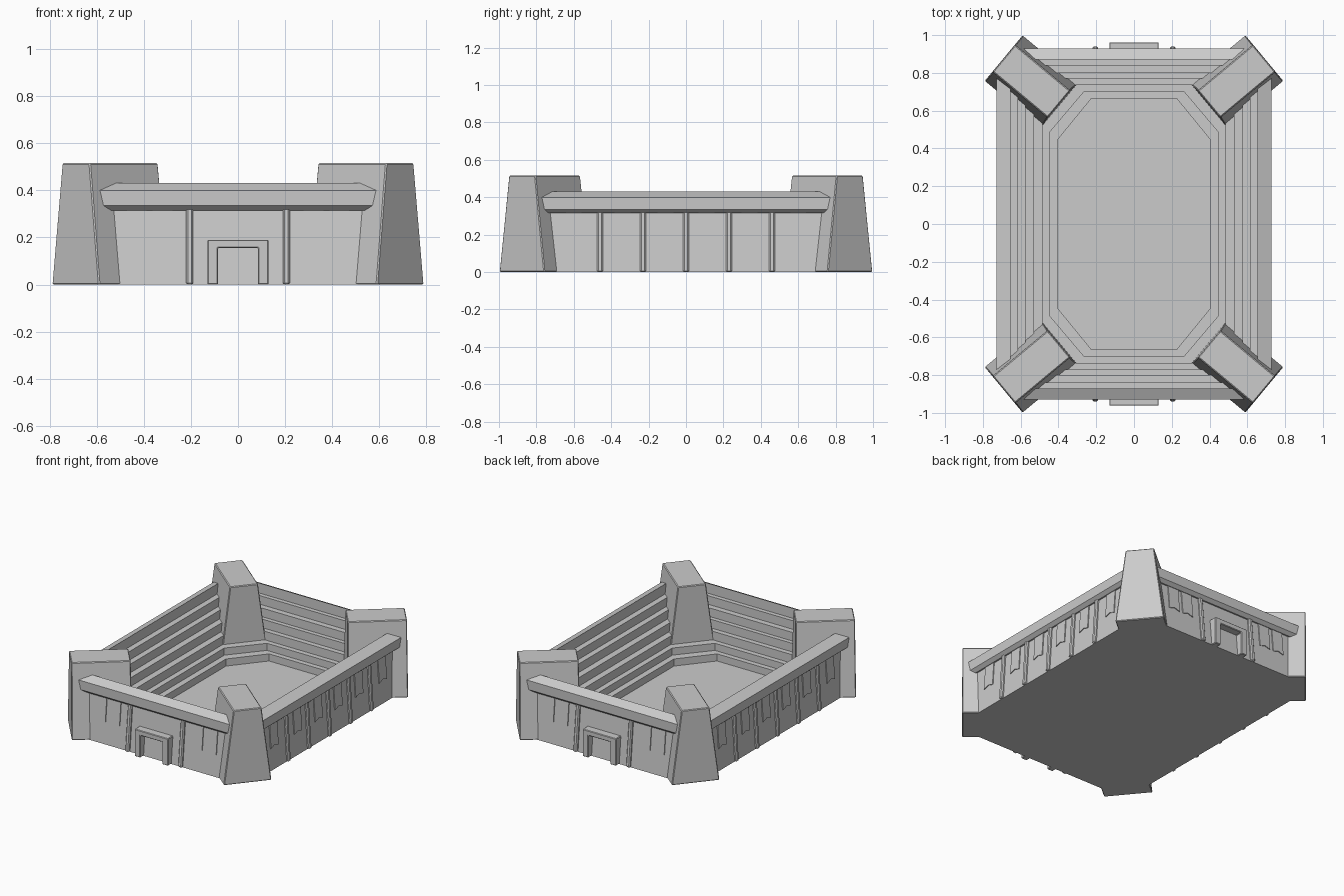
import bpy, math
from mathutils import Vector, Matrix

if "Cube" in bpy.data.objects:
    bpy.data.objects.remove(bpy.data.objects["Cube"])

def make(name, verts, faces, bevel=0):
    me = bpy.data.meshes.new(name)
    me.from_pydata(verts, [], faces)
    me.update()
    ob = bpy.data.objects.new(name, me)
    bpy.context.collection.objects.link(ob)
    if bevel:
        m = ob.modifiers.new("bevel", "BEVEL")
        m.width, m.segments = bevel, 1
    return ob

# Stadium bowl: octagonal rings lofted from outer base, over the rim, down the steps
def octagon(hy, hx, cx, cy, z):
    return [(cx, -hy, z), (hx, -cy, z), (hx, cy, z), (cx, hy, z),
            (-cx, hy, z), (-hx, cy, z), (-hx, -cy, z), (-cx, -hy, z)]

def hidden_corner(hy):
    t = (hy - .735) / .195
    return .33 + .30 * t, .55 + .26 * t

shell = [(.925, .71, 0), (.895, .69, .315),                     # leaning wall
         (.905, .70, .315), (.928, .724, .335), (.93, .727, .40), (.87, .655, .43)]  # rim
steps = [(.87, .655), (.84, .615), (.80, .575), (.77, .53), (.735, .485)]
for i, (hy, hx) in enumerate(steps):                            # bleachers
    z = .36 - .06 * i
    if i:
        shell.append((hy, hx, z + .06))
    shell.append((hy, hx, z))
rings = [octagon(hy, hx, *hidden_corner(hy), z) for hy, hx, z in shell]
for hy, hx, cx, cy, top, low in [(.70, .447, .265, .485, .12, .07),
                                 (.665, .405, .225, .445, .07, .02)]:
    rings += [octagon(hy, hx, cx, cy, top), octagon(hy, hx, cx, cy, low)]
faces = [tuple(reversed(range(8)))]
for r in range(len(rings) - 1):
    for k in range(8):
        a, b = r * 8 + k, r * 8 + (k + 1) % 8
        faces.append((a, b, b + 8, a + 8))
n = (len(rings) - 1) * 8
faces.append(tuple(range(n, n + 8)))
make("stadium_bowl", [p for ring in rings for p in ring], faces)

# Corner towers: sides taper, ends almost upright
axis = Vector((.77, .64, 0)).normalized()
side = Vector((-axis.y, axis.x, 0))
outer = Vector((.69, .878, 0))

def tower(sx, sy):
    verts = []
    for z, half, out, length in [(0, .157, 0, .388), (.515, .092, -.002, .378)]:
        for d, w in [(0, -1), (0, 1), (1, 1), (1, -1)]:
            p = outer + axis * (out - d * length) + side * w * half
            verts.append((p.x * sx, p.y * sy, z))
    f = [(3, 2, 1, 0), (4, 5, 6, 7)] + [(k, (k + 1) % 4, (k + 1) % 4 + 4, k + 4) for k in range(4)]
    if sx * sy < 0:
        f = [tuple(reversed(q)) for q in f]
    make("corner_tower", verts, f, .005)

for sx in (-1, 1):
    for sy in (-1, 1):
        tower(sx, sy)

# Wall details: an outline in (u, z) pushed out from a leaning or upright wall
def panel(name, outline, angle, base, lean, out, bevel=0):
    rot = Matrix.Rotation(math.radians(angle), 3, 'Z')
    n = len(outline)
    verts = [rot @ Vector((u, -(base - lean * z / .315 + o), z))
             for o in (out, -.03) for u, z in outline]
    f = [tuple(range(n)), tuple(reversed(range(n, 2 * n)))]
    f += [(k, k + n, (k + 1) % n + n, (k + 1) % n) for k in range(n)]
    make(name, verts, f, bevel)

def banner(u, *wall):
    w = .042
    panel("banner", [(u - w, .152), (u - w / 2, .158), (u, .166), (u + w / 2, .158), (u + w, .152),
                     (u + w, .325), (u - w, .325)], *wall, .006)

def pilaster(u, *wall):
    w = .015
    panel("pilaster", [(u - w, 0), (u + w, 0), (u + w, .325), (u - w, .325)], *wall, .016, .007)

# Short end walls with gate
for angle in (0, 180):
    wall = (angle, .925, .03)
    for s in (-1, 1):
        pilaster(s * .205, *wall)
        banner(s * .32, *wall)
        banner(s * .43, *wall)
    panel("gate_frame", [(-.13, 0), (-.085, 0), (-.085, .155), (.085, .155), (.085, 0),
                         (.13, 0), (.13, .19), (-.13, .19)], angle, .925, 0, .037, .004)

# Long side walls
for angle in (90, 270):
    wall = (angle, .71, .02)
    for u in (-.46, -.23, 0, .23, .46):
        pilaster(u, *wall)
    for u in (.11, .34, .60):
        banner(u, *wall)
        banner(-u, *wall)
